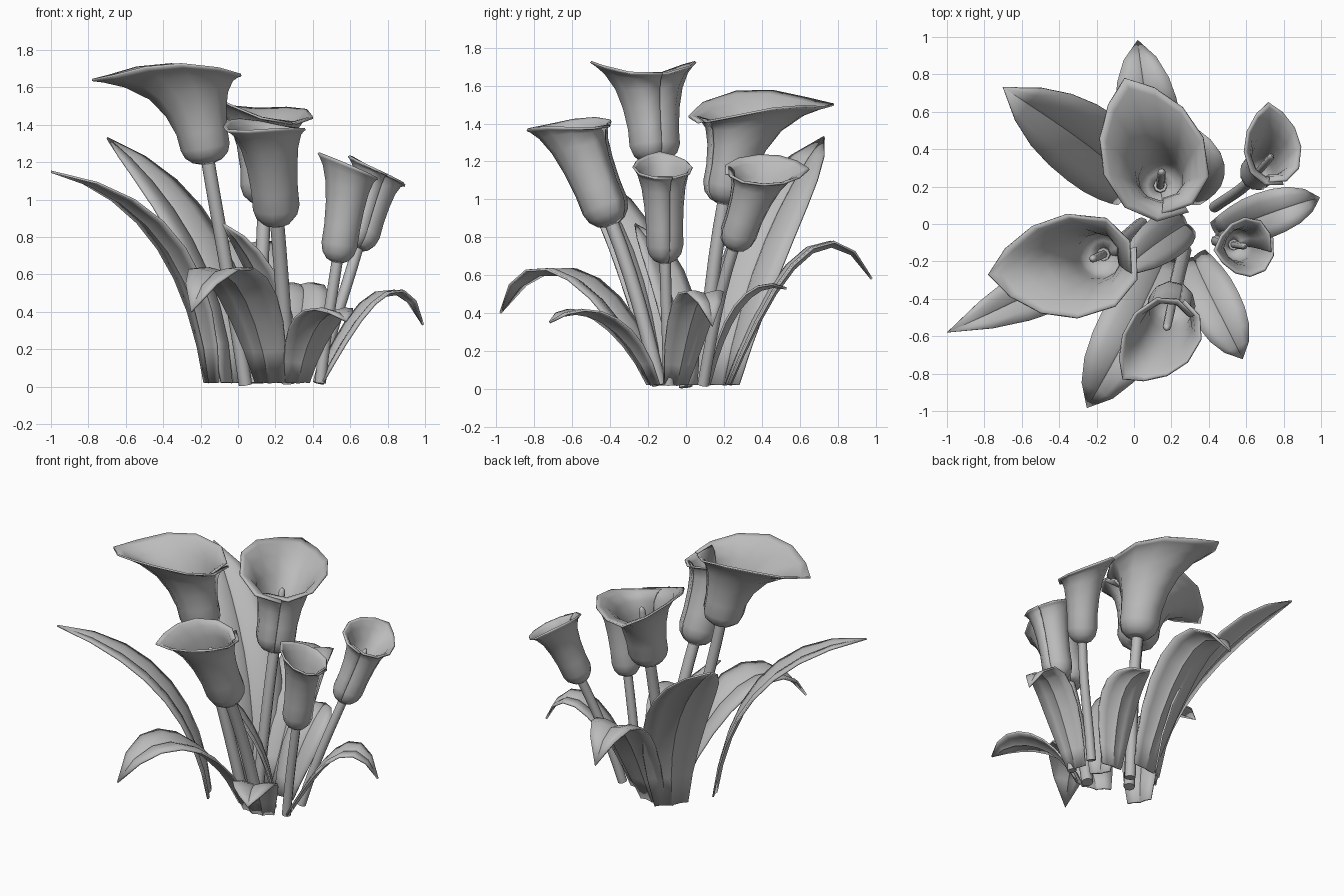
import bpy, bmesh
from math import sin, cos, pi, radians
from mathutils import Vector

cube = bpy.data.objects.get("Cube")
if cube:
    bpy.data.objects.remove(cube, do_unlink=True)

grey = bpy.data.materials.new("soft_grey")
grey.use_nodes = True
grey.diffuse_color = (0.5, 0.5, 0.5, 1)
grey.node_tree.nodes["Principled BSDF"].inputs["Base Color"].default_value = (0.5, 0.5, 0.5, 1)
UP = Vector((0, 0, 1))


def grid_object(name, rows, closed=False, thick=0):
    """Skin a list of point rows, optionally closing each row into a capped ring."""
    bm = bmesh.new()
    grid = [[bm.verts.new(p) for p in row] for row in rows]
    count = len(rows[0])
    for a, b in zip(grid, grid[1:]):
        for j in range(count if closed else count - 1):
            k = (j + 1) % count
            bm.faces.new((a[j], a[k], b[k], b[j]))
    if closed:
        bm.faces.new(grid[0][::-1])
        bm.faces.new(grid[-1])
    bmesh.ops.remove_doubles(bm, verts=bm.verts, dist=0.0005)
    bmesh.ops.recalc_face_normals(bm, faces=bm.faces)
    mesh = bpy.data.meshes.new(name)
    bm.to_mesh(mesh)
    bm.free()
    mesh.materials.append(grey)
    obj = bpy.data.objects.new(name, mesh)
    bpy.context.collection.objects.link(obj)
    if thick:
        mod = obj.modifiers.new("thickness", "SOLIDIFY")
        mod.thickness = thick
        mod.offset = 0
    bpy.ops.object.select_all(action="DESELECT")
    obj.select_set(True)
    bpy.context.view_layer.objects.active = obj
    bpy.ops.object.shade_smooth_by_angle(angle=radians(50))


def bezier(p, t):
    s = 1 - t
    return p[0] * s**3 + p[1] * 3 * s * s * t + p[2] * 3 * s * t * t + p[3] * t**3


def tube(name, pts, radii, sides=8):
    """Round stalk along a path of points."""
    rows = []
    for i, p in enumerate(pts):
        d = pts[min(i + 1, len(pts) - 1)] - pts[max(i - 1, 0)]
        q = UP.rotation_difference(d)
        rows.append([p + q @ Vector((cos(2 * pi * j / sides), sin(2 * pi * j / sides), 0)) * radii[i]
                     for j in range(sides)])
    grid_object(name, rows, closed=True)


# Bloom rings: height along the axis, tube radius factor, blend towards the rim
RINGS = [(0, .3, 0), (.03, .62, 0), (.1, .9, 0), (.2, 1.03, 0), (.38, 1, .03),
         (.58, 1, .13), (.76, 1, .31), (.9, 1, .6), (.97, 1, .86), (1, 1, 1)]


def flower(name, root, bottom, throat, tip, back, width, saddle, roll, radius, stem_r):
    root, bottom, throat, tip, back = map(Vector, (root, bottom, throat, tip, back))
    axis = throat - bottom
    turn = UP.rotation_difference(axis)
    centre, reach = (tip + back) / 2, (tip - back) / 2
    flat = Vector((reach.x, reach.y, 0)).normalized()
    side = Vector((-flat.y, flat.x, 0))
    # Wrapped petal: the sheet overlaps itself slightly at the back
    n, lap = 12, 0.22
    rows = []
    for t, r, w in RINGS:
        row = []
        for j in range(n + 1):
            a = (j / n * 2 - 1) * (pi + lap)
            wrap = 1 - 0.1 * max(0, 1 - j / 2)
            disc = turn @ ((flat * cos(a) + side * sin(a)) * radius * r * wrap)
            # The front half of the rim is drawn out to a point
            along = cos(a) if abs(a) > pi / 2 else (cos(a) + 1 - 2 * abs(a) / pi) / 2
            rim = (centre + reach * along * wrap
                   + side * width * sin(a) * (1 - 0.15 * cos(a))
                   + UP * (saddle * sin(a)**2 + roll * sin(a)))
            row.append((bottom + axis * t + disc).lerp(rim, w))
        rows.append(row)
    grid_object(name + "_bloom", rows, thick=0.012)
    # Stem and spadix
    ctrl = [root, root.lerp(bottom, 0.3) + UP * 0.06, bottom - axis * 0.6, bottom + axis * 0.06]
    tube(name + "_stem", [bezier(ctrl, i / 6) for i in range(7)], [stem_r] * 7)
    ends = [bottom + axis * t for t in (0.04, 0.4, 0.84, 0.88, 0.9)]
    tube(name + "_spadix", ends, [f * stem_r for f in (.6, .65, .6, .4, .15)])


flower("left_flower", (.04, 0, .01), (-.16, -.16, 1.2), (-.23, -.19, 1.62),
       (-.78, -.27, 1.64), (.03, -.19, 1.66), .275, .075, 0, .125, .036)
flower("back_flower", (.1, .08, .02), (.14, .2, .98), (.15, .29, 1.44),
       (-.05, .78, 1.5), (.23, .03, 1.41), .28, .075, .045, .12, .036)
flower("front_flower", (.27, -.14, .02), (.21, -.39, .87), (.17, -.58, 1.35),
       (-.06, -.83, 1.37), (.31, -.43, 1.38), .19, .03, -.025, .118, .038)
flower("right_flower", (.44, -.09, .02), (.53, -.11, .67), (.6, -.12, 1.12),
       (.43, -.14, 1.25), (.75, -.11, 1.11), .155, 0, 0, .09, .03)
flower("back_right_flower", (.43, .09, .02), (.64, .25, .74), (.75, .38, 1.13),
       (.72, .65, 1.16), (.76, .2, 1.15), .15, 0, .08, .09, .03)

PROFILE = [.52, .7, .86, .97, 1, .96, .82, .52, 0]


def leaf(name, width, *ctrl):
    """Shallow channelled leaf blade swept along a curved midrib."""
    p = [Vector(c) for c in ctrl]
    run = p[3] - p[0]
    side = Vector((-run.y, run.x, 0)).normalized()
    rows = []
    last = len(PROFILE) - 1
    for i, f in enumerate(PROFILE):
        t = i / last
        d = bezier(p, min(1, t + .02)) - bezier(p, max(0, t - .02))
        normal = d.cross(side).normalized()
        half = width * f / 2
        mid = bezier(p, t)
        rows.append([mid + side * half * u + normal * half * lift
                     for u, lift in ((-1, .12), (-.55, .14), (-.1, .03), (0, -.04),
                                     (.1, .03), (.55, .14), (1, .12))])
    grid_object(name, rows, thick=0.012)


leaf("back_left_leaf", .43, (-.03, .2, .02), (-.05, .3, .6), (-.35, .5, 1.05), (-.7, .73, 1.33))
leaf("left_leaf", .31, (-.15, -.12, .02), (-.2, -.18, .55), (-.4, -.32, 1), (-1, -.58, 1.15))
leaf("front_leaf", .36, (.17, -.17, .02), (.1, -.35, .47), (-.1, -.73, .88), (-.25, -.98, .4))
leaf("front_right_leaf", .28, (.32, -.18, .02), (.36, -.3, .33), (.5, -.55, .49), (.58, -.72, .35))
leaf("right_leaf", .25, (.44, -.05, .02), (.58, 0, .28), (.82, .1, .76), (.99, .14, .33))
leaf("back_leaf", .34, (.1, .23, .02), (.12, .4, .43), (.05, .7, 1.07), (.02, .98, .58))
leaf("back_right_leaf", .28, (.28, .12, .02), (.32, .2, .35), (.4, .33, .6), (.31, .53, .53))
leaf("inner_leaf", .25, (.28, 0, .02), (.25, -.02, .35), (.1, -.1, .7), (-.08, -.27, .87))
